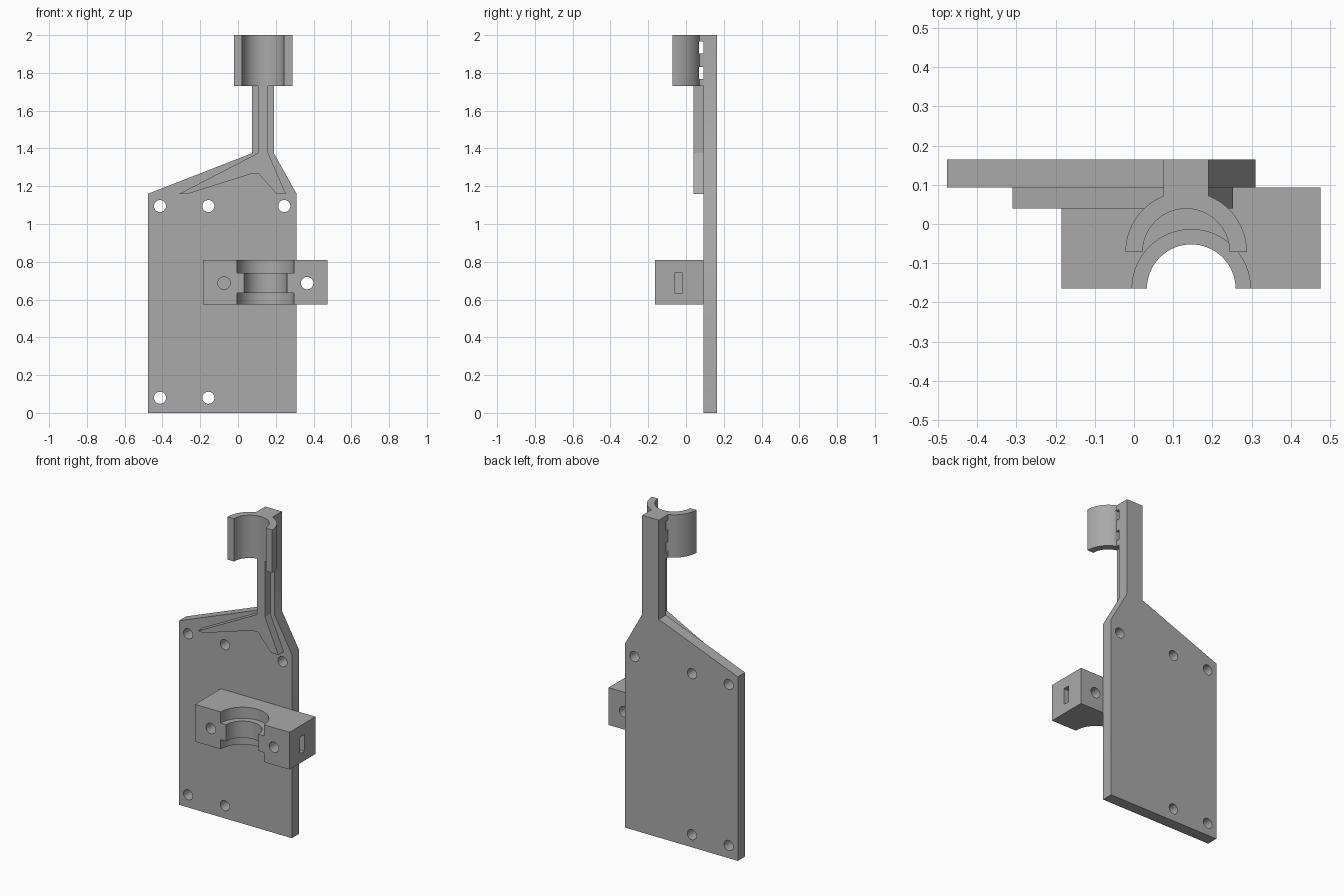
import bpy, bmesh, math
from mathutils import Matrix

if "Cube" in bpy.data.objects:
    bpy.data.objects.remove(bpy.data.objects["Cube"], do_unlink=True)

GREY = bpy.data.materials.new("plain grey")
GREY.use_nodes = True
GREY.diffuse_color = (0.4, 0.4, 0.4, 1)
GREY.node_tree.nodes["Principled BSDF"].inputs["Base Color"].default_value = (0.4, 0.4, 0.4, 1)


def finish(name, bm):
    bmesh.ops.recalc_face_normals(bm, faces=bm.faces)
    mesh = bpy.data.meshes.new(name)
    bm.to_mesh(mesh)
    bm.free()
    mesh.materials.append(GREY)
    obj = bpy.data.objects.new(name, mesh)
    bpy.context.collection.objects.link(obj)
    return obj


def extrude(name, points, depth):
    """Close a loop of 3D points and extrude it along a vector."""
    bm = bmesh.new()
    face = bm.faces.new([bm.verts.new(p) for p in points])
    new = bmesh.ops.extrude_face_region(bm, geom=[face], use_keep_orig=True)["geom"]
    bmesh.ops.translate(bm, vec=depth, verts=[g for g in new if isinstance(g, bmesh.types.BMVert)])
    return finish(name, bm)


def front_profile(name, outline, y0, y1):
    return extrude(name, [(x, y0, z) for x, z in outline], (0, y1 - y0, 0))


def box(name, x0, x1, y0, y1, z0, z1):
    return front_profile(name, [(x0, z0), (x1, z0), (x1, z1), (x0, z1)], y0, y1)


def cylinder(name, centre, radius, length, axis="Z", segments=64):
    bm = bmesh.new()
    turn = Matrix.Rotation(math.pi / 2, 4, "X") if axis == "Y" else Matrix()
    bmesh.ops.create_cone(bm, cap_ends=True, segments=segments, radius1=radius, radius2=radius,
                          depth=length, matrix=Matrix.Translation(centre) @ turn)
    return finish(name, bm)


def cut(obj, cutters):
    for cutter in cutters:
        mod = obj.modifiers.new("cut", "BOOLEAN")
        mod.operation, mod.solver, mod.object = "DIFFERENCE", "EXACT", cutter
        bpy.context.view_layer.objects.active = obj
        bpy.ops.object.modifier_apply(modifier=mod.name)


def discard(cutters):
    for cutter in cutters:
        bpy.data.objects.remove(cutter, do_unlink=True)


def smooth(obj):
    bpy.ops.object.select_all(action="DESELECT")
    obj.select_set(True)
    bpy.context.view_layer.objects.active = obj
    bpy.ops.object.shade_smooth_by_angle(angle=math.radians(30))


# Back plate with its narrow upright stem and screw holes
PLATE_FRONT, PLATE_BACK = 0.093, 0.165
plate = front_profile("back_plate", [
    (-0.477, 0), (0.31, 0), (0.31, 1.16), (0.19, 1.375),
    (0.19, 2), (0.075, 2), (0.075, 1.375), (-0.477, 1.16)], PLATE_FRONT, PLATE_BACK)
holes = [cylinder("screw_hole", (x, 0.13, z), 0.032, 0.3, "Y", 32)
         for x, z in [(-0.413, 0.08), (-0.157, 0.08), (-0.413, 1.095), (-0.157, 1.095), (0.245, 1.095)]]
cut(plate, holes)
discard(holes)
smooth(plate)

# Forked stiffening rib in front of the stem
front_profile("stiffening_rib", [
    (-0.31, 1.16), (-0.265, 1.16), (0.07, 1.265), (0.11, 1.265), (0.203, 1.16),
    (0.253, 1.16), (0.16, 1.375), (0.16, 1.74), (0.105, 1.74), (0.105, 1.375)], 0.04, 0.1)

# Half-round clip at the top, with a saddle joining it to the stem
CLIP_X, CLIP_Y, CLIP_LOW, CLIP_TOP = 0.133, -0.072, 1.73, 2.0
arc = [math.pi * i / 40 for i in range(41)]
ring = [(r * math.cos(a), r * math.sin(a)) for r, sweep in ((0.155, arc), (0.111, arc[::-1])) for a in sweep]
clip = extrude("round_clip", [(CLIP_X + x, CLIP_Y + y, CLIP_LOW) for x, y in ring],
               (0, 0, CLIP_TOP - CLIP_LOW))
saddle = box("clip_saddle", 0.075, 0.19, 0.055, 0.1, CLIP_LOW, CLIP_TOP)
slots = [box("strap_slot", -0.1, 0.4, 0.068, PLATE_FRONT, z, z + 0.063) for z in (1.767, 1.902)]
for part in (clip, saddle):
    cut(part, slots)
discard(slots)
smooth(clip)

# Lower clamp block with stepped bore, bolt holes and nut slots
BORE_X, BLOCK_FRONT, MID_Z = 0.146, -0.165, 0.69
block = box("clamp_block", -0.185, 0.475, BLOCK_FRONT, PLATE_FRONT, 0.575, 0.81)
cutters = [cylinder("bore", (BORE_X, BLOCK_FRONT, MID_Z), 0.113, 0.5)]
for z in (0.535, 0.84):
    cutters.append(cylinder("wide_bore", (BORE_X, BLOCK_FRONT, z), 0.151, 0.2))
for side in (-1, 1):
    cutters.append(cylinder("bolt_hole", (BORE_X + side * 0.22, 0, MID_Z - 0.003), 0.033, 0.6, "Y", 32))
    near, far = sorted((BORE_X + side * 0.165, BORE_X + side * 0.4))
    cutters.append(box("nut_slot", near, far, -0.06, -0.018, 0.635, 0.74))
cut(block, cutters)
discard(cutters)
smooth(block)
